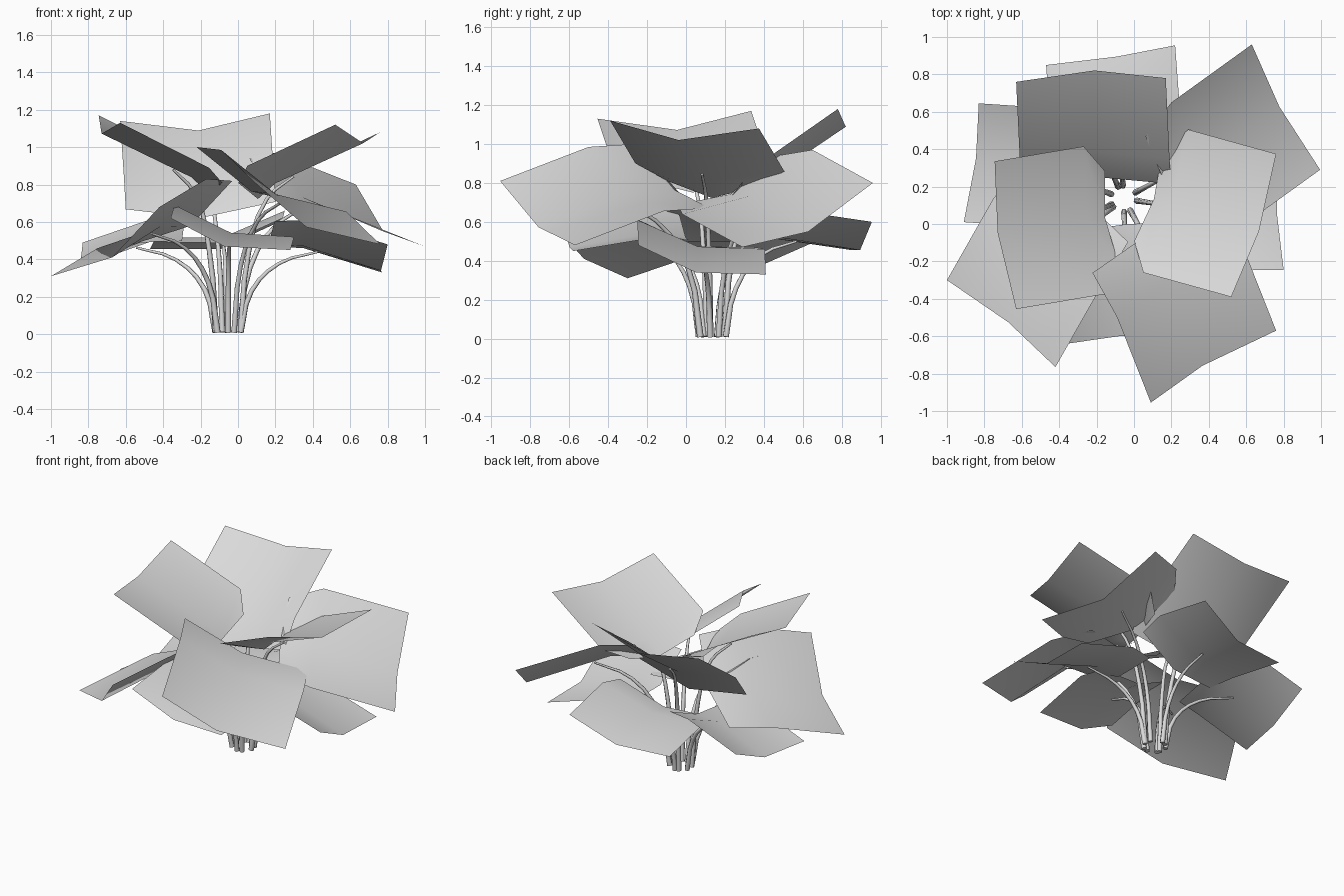
import bpy
from mathutils import Vector

if "Cube" in bpy.data.objects:
    bpy.data.objects.remove(bpy.data.objects["Cube"], do_unlink=True)


def make_material(name, value):
    mat = bpy.data.materials.new(name)
    mat.use_nodes = True
    colour = (value, value, value, 1)
    mat.diffuse_color = colour
    mat.node_tree.nodes["Principled BSDF"].inputs["Base Color"].default_value = colour
    return mat


grey = make_material("pale_grey", 0.7)


def leaf_pattern(reach, inset):
    """Rows of (across, inward, lift) from the tip edge to the drooping base edge."""
    droop = (1 - reach) * .2
    return [
        (0, 0, 0), (.48, 0, -.11), (1, 0, 0),
        (0, 1, 0), (.5, 1, -.1), (1, 1, 0),
        (inset, reach, droop), (.5, reach, droop - .1), (1 - inset, reach, droop),
    ]


def leaf_frame(tip_left, tip_right, side):
    """Return a function that maps pattern coordinates onto one leaf."""
    origin = Vector(tip_left)
    across = Vector(tip_right) - origin
    inward = Vector(side) - origin
    lift = across.cross(inward).normalized() * across.length
    return lambda a, b, c: origin + across * a + inward * b + lift * c


def add_leaf(name, place, reach, inset):
    mesh = bpy.data.meshes.new(name)
    faces = [(i, i + 1, i + 4, i + 3) for i in (0, 1, 3, 4)]
    mesh.from_pydata([place(*p) for p in leaf_pattern(reach, inset)], [], faces)
    mesh.materials.append(grey)
    mesh.polygons.foreach_set("use_smooth", [True] * len(faces))
    obj = bpy.data.objects.new(name, mesh)
    bpy.context.collection.objects.link(obj)


def add_stem(name, place):
    """A tapering stalk that rises from the clump and bends out under its leaf."""
    end = place(.5, .8, -.11)
    centre = Vector((-.055, .135, .01))
    out = Vector((end.x, end.y, 0)) - Vector((centre.x, centre.y, 0))
    foot = centre + out.normalized() * .07
    knee = foot + out * .12 + Vector((0, 0, end.z * .5))
    bend = foot.lerp(end, .5)
    bend.z = end.z * .86
    curve = bpy.data.curves.new(name, "CURVE")
    curve.dimensions = "3D"
    curve.bevel_depth = .017
    curve.bevel_resolution = 1
    curve.use_fill_caps = True
    spline = curve.splines.new("BEZIER")
    path = [foot, knee, bend, end]
    spline.bezier_points.add(len(path) - 1)
    spline.resolution_u = 3
    for i, (point, co) in enumerate(zip(spline.bezier_points, path)):
        point.co = co
        point.handle_left_type = point.handle_right_type = "AUTO"
        point.radius = 1 - .2 * i
    curve.materials.append(grey)
    obj = bpy.data.objects.new(name, curve)
    bpy.context.collection.objects.link(obj)


# Each leaf: two tip corners, middle of its first side edge, reach and base inset
leaves = {
    "upper_back": ((.17, .78, 1.18), (-.63, .76, 1.14), (.19, .35, .88), 1.4, 0),
    "upper_right": ((-.745, .335, 1.17), (-.63, -.455, 1.13), (-.27, .415, .93), 1.23, .19),
    "upper_left": ((.52, -.39, 1.12), (.76, .375, 1.08), (.05, -.26, .9), 1.23, .19),
    "middle_front": ((.09, -.955, .81), (.76, -.57, .48), (-.09, -.5, .985), 1.5, 0),
    "middle_back": ((.995, .29, .47), (.63, .96, .8), (.565, -.02, .64), 1.36, .12),
    "middle_right": ((-1, -.3, .31), (-.42, -.765, .68), (-.75, .14, .46), 1.48, .04),
    "lower_left": ((.8, -.245, .48), (.77, .41, .33), (.38, -.25, .61), 1.4, .05),
    "lower_back": ((.22, .955, .6), (-.47, .85, .455), (.25, .55, .66), 1.4, .05),
    "lower_right": ((-.83, .645, .49), (-.91, .01, .36), (-.45, .62, .62), 1.4, .05),
    "lower_front": ((-.36, -.64, .62), (.28, -.58, .45), (-.34, -.22, .69), 1.4, .05),
}

for name, (*points, reach, inset) in leaves.items():
    place = leaf_frame(*points)
    add_leaf(name + "_leaf", place, reach, inset)
    add_stem(name + "_stem", place)
